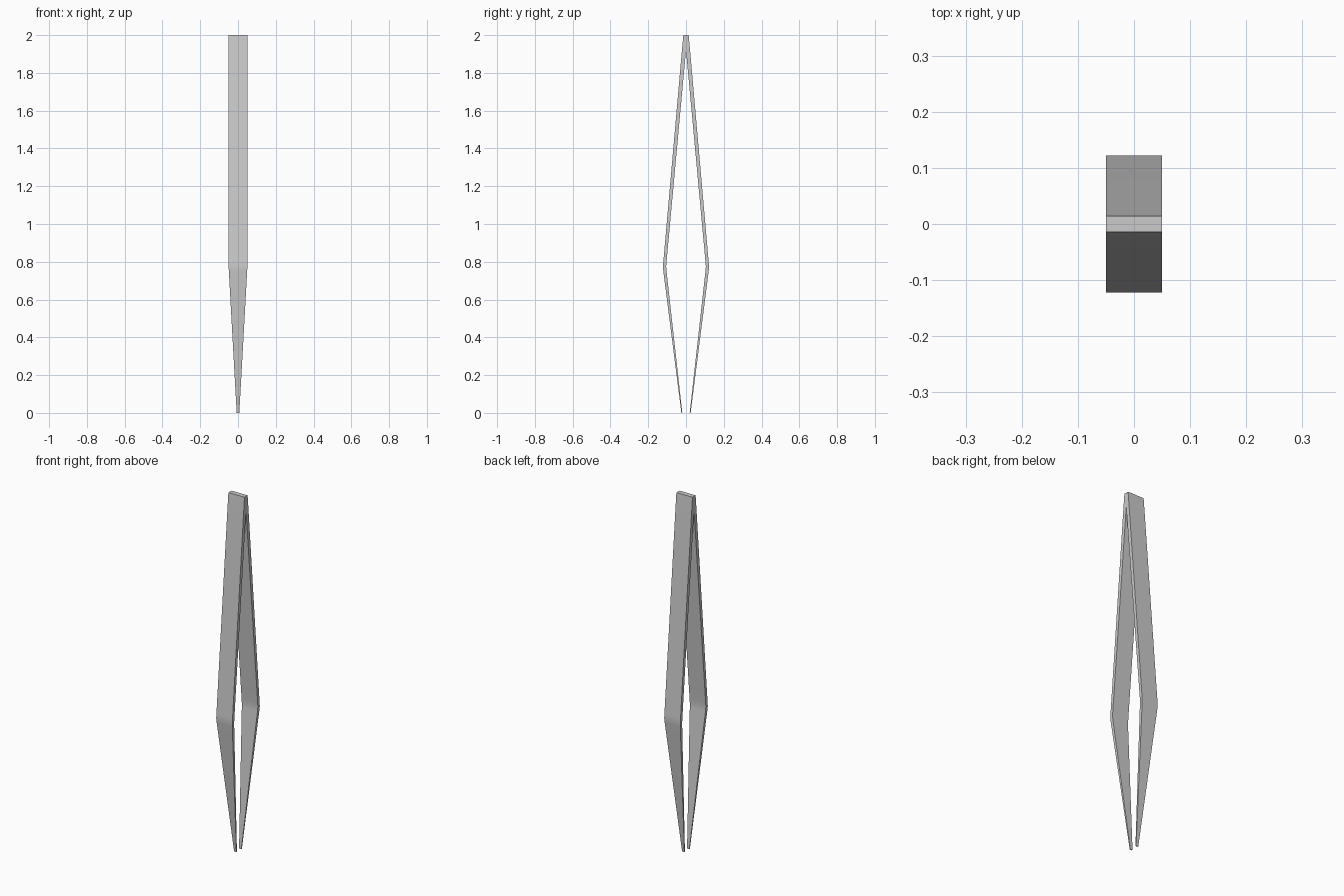
import bpy, bmesh

if "Cube" in bpy.data.objects:
    bpy.data.objects.remove(bpy.data.objects["Cube"])

# Stations down one arm: z, outer y, inner y, half width
STATIONS = [
    (2.00, 0.014, 0.0, 0.05),
    (1.92, 0.0215, 0.0, 0.05),
    (0.80, 0.120, 0.103, 0.05),
    (0.775, 0.122, 0.105, 0.05),
    (0.75, 0.120, 0.103, 0.0485),
    (0.00, 0.0245, 0.0195, 0.007),
]


def make_arm(name, side):
    bm = bmesh.new()
    rings = []
    for z, outer, inner, w in STATIONS:
        rings.append([bm.verts.new((x, side * y, z)) for x, y in
                      ((-w, outer), (w, outer), (w, inner), (-w, inner))])
    for a, b in zip(rings, rings[1:]):
        for i in range(4):
            j = (i + 1) % 4
            bm.faces.new((a[i], a[j], b[j], b[i]))
    bm.faces.new(rings[0])
    bm.faces.new(rings[-1][::-1])
    bmesh.ops.recalc_face_normals(bm, faces=bm.faces)
    # The arms touch only at the joined top: drop the hidden contact face
    hidden = [f for f in bm.faces if all(abs(v.co.y) < 1e-6 for v in f.verts)]
    bmesh.ops.delete(bm, geom=hidden, context='FACES_ONLY')
    mesh = bpy.data.meshes.new(name)
    bm.to_mesh(mesh)
    bm.free()
    obj = bpy.data.objects.new(name, mesh)
    bpy.context.collection.objects.link(obj)
    return obj


# Two mirrored spring arms
arms = [make_arm("front_arm", -1), make_arm("back_arm", 1)]
for arm in arms:
    bpy.ops.object.select_all(action='DESELECT')
    arm.select_set(True)
    bpy.context.view_layer.objects.active = arm
    bpy.ops.object.shade_smooth_by_angle()
